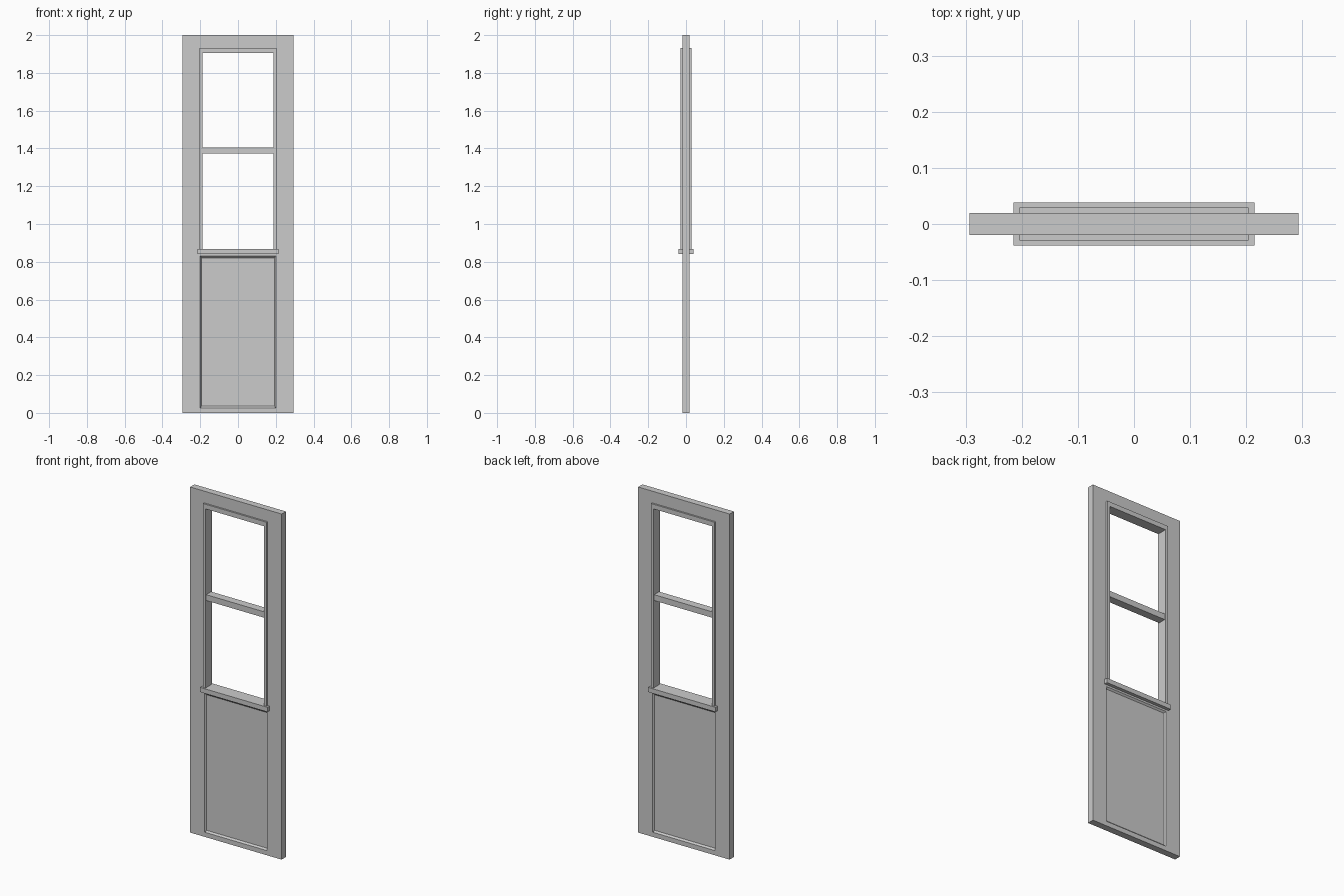
import bpy, bmesh

if "Cube" in bpy.data.objects:
    bpy.data.objects.remove(bpy.data.objects["Cube"])


def make_object(name, bm):
    bmesh.ops.recalc_face_normals(bm, faces=bm.faces)
    mesh = bpy.data.meshes.new(name)
    bm.to_mesh(mesh)
    bm.free()
    obj = bpy.data.objects.new(name, mesh)
    bpy.context.collection.objects.link(obj)
    return obj


def extruded_profile(name, points, half_depth):
    """Extrude an (x, z) outline symmetrically through the door."""
    bm = bmesh.new()
    face = bm.faces.new([bm.verts.new((x, -half_depth, z)) for x, z in points])
    ext = bmesh.ops.extrude_face_region(bm, geom=[face])["geom"]
    verts = [v for v in ext if isinstance(v, bmesh.types.BMVert)]
    bmesh.ops.translate(bm, verts=verts, vec=(0, 2 * half_depth, 0))
    return make_object(name, bm)


def bar(name, half_width, z0, z1, half_depth):
    w = half_width
    return extruded_profile(name, [(-w, z0), (w, z0), (w, z1), (-w, z1)], half_depth)


# Door leaf: front skin as a grid with a window hole and a sunken lower panel
HALF = 0.0195
xs = [-0.293, -0.2, -0.196, 0.196, 0.2, 0.293]
zs = [0, 0.027, 0.83, 0.855, 1.92, 2.0]
bm = bmesh.new()
grid = [[bm.verts.new((x, -HALF, z)) for x in xs] for z in zs]
panel = []
for r in range(5):
    for c in range(5):
        if r == 3 and c == 2:
            continue  # window opening
        f = bm.faces.new((grid[r][c], grid[r][c + 1], grid[r + 1][c + 1], grid[r + 1][c]))
        if r == 1 and c in (1, 2, 3):
            panel.append(f)
bm.normal_update()
# Sloped edge around the sunken panel
rim = [e for e in bm.edges if e.is_boundary]
bmesh.ops.inset_region(bm, faces=panel, thickness=0.009, depth=-0.009)
# Outer and window edges run back to the centre plane, then mirror
ext = bmesh.ops.extrude_edge_only(bm, edges=rim)["geom"]
for v in ext:
    if isinstance(v, bmesh.types.BMVert):
        v.co.y = 0
leaf = make_object("door_leaf", bm)
mirror = leaf.modifiers.new("both_sides", 'MIRROR')
mirror.use_axis = (False, True, False)

# Window surround: sides and top, proud of both faces
ox, ix = 0.204, 0.188
extruded_profile("window_frame", [
    (-ox, 0.86), (-ix, 0.86), (-ix, 1.905), (ix, 1.905),
    (ix, 0.86), (ox, 0.86), (ox, 1.932), (-ox, 1.932)], 0.0295)

# Sill under the window and the bar across its middle
bar("window_sill", 0.215, 0.841, 0.868, 0.0385)
bar("window_crossbar", 0.19, 1.372, 1.406, 0.023)
